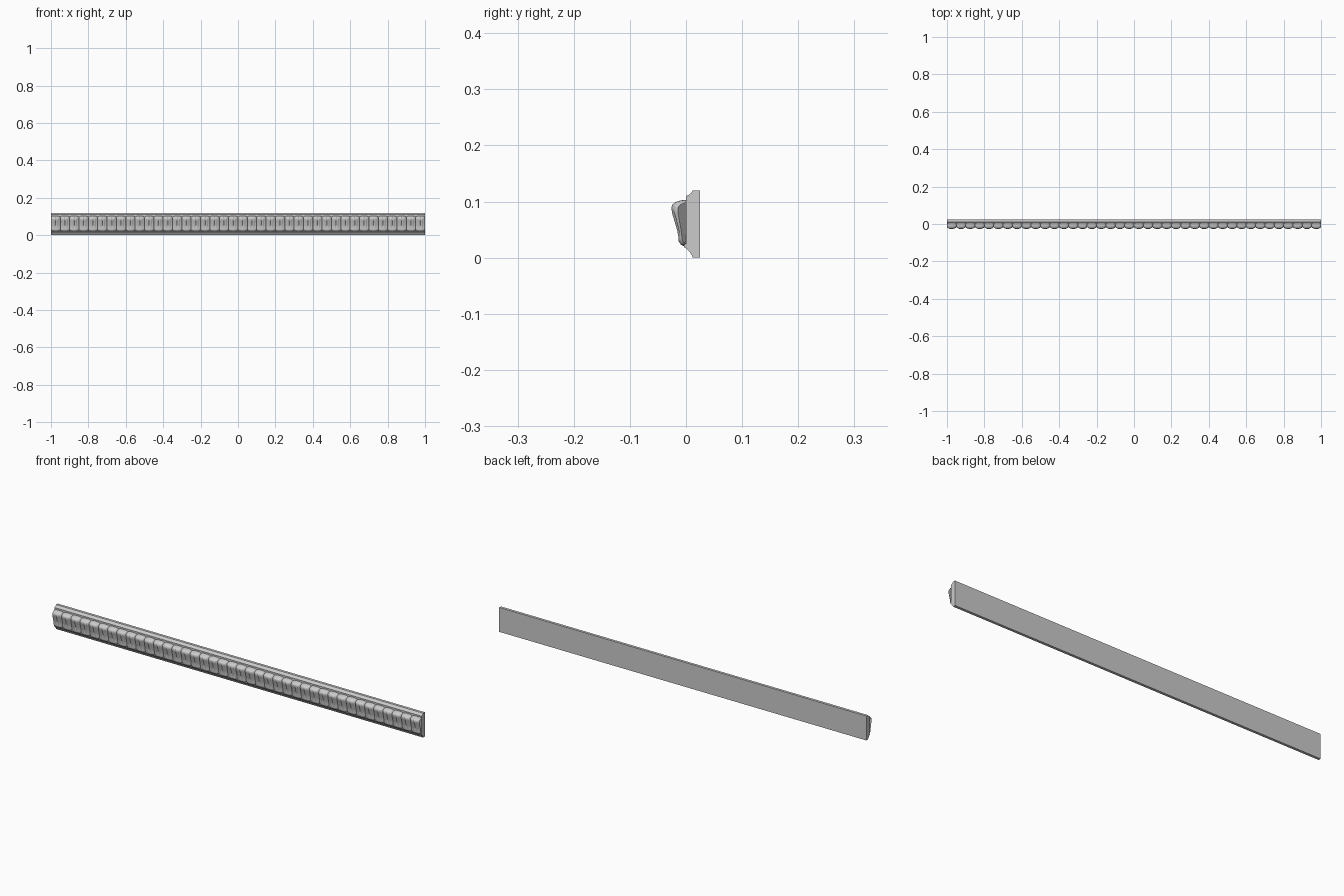
import bpy, bmesh, math

if "Cube" in bpy.data.objects:
    bpy.data.objects.remove(bpy.data.objects["Cube"])

LENGTH = 2.0
COUNT = 40
PITCH = LENGTH / COUNT


def make_object(name, bm):
    bmesh.ops.recalc_face_normals(bm, faces=bm.faces)
    mesh = bpy.data.meshes.new(name)
    bm.to_mesh(mesh)
    bm.free()
    ob = bpy.data.objects.new(name, mesh)
    bpy.context.collection.objects.link(ob)
    return ob


def smooth(ob, angle):
    bpy.ops.object.select_all(action='DESELECT')
    ob.select_set(True)
    bpy.context.view_layer.objects.active = ob
    bpy.ops.object.shade_smooth_by_angle(angle=math.radians(angle))


# moulding body: one profile (y, z) extruded along x
body = [(0.025, 0), (0.012, 0), (0.010, 0.005), (0.006, 0.011), (0.001, 0.016),
        (-0.004, 0.019), (-0.004, 0.022), (0, 0.025), (0, 0.110), (0.005, 0.112),
        (0.009, 0.115), (0.012, 0.120), (0.025, 0.120)]
bm = bmesh.new()
face = bm.faces.new([bm.verts.new((-LENGTH / 2, y, z)) for y, z in body])
ext = bmesh.ops.extrude_face_region(bm, geom=[face])
bmesh.ops.translate(bm, vec=(LENGTH, 0, 0),
                    verts=[g for g in ext['geom'] if isinstance(g, bmesh.types.BMVert)])
smooth(make_object("moulding_body", bm), 25)

# carved leaf: bulging S-curve front, scalloped outline, central slit and side veins
curve = [(0, 0.019), (-0.009, 0.023), (-0.013, 0.029), (-0.014, 0.038), (-0.016, 0.048),
         (-0.019, 0.058), (-0.022, 0.068), (-0.025, 0.078), (-0.0265, 0.087),
         (-0.025, 0.094), (-0.019, 0.099), (-0.010, 0.102), (0, 0.103)]
U, V = 20, 36


def curve_at(t):
    f = t * (len(curve) - 1)
    i = min(int(f), len(curve) - 2)
    k = f - i
    return [a + (b - a) * k for a, b in zip(curve[i], curve[i + 1])]


bm = bmesh.new()
rows = []
for j in range(V + 1):
    y, z = curve_at(j / V)
    row = []
    for i in range(U + 1):
        u = 2 * i / U - 1
        h = 0.55 + 0.45 * math.sqrt(max(0, 1 - u * u))
        inside = math.exp(-((z - 0.062) / 0.022) ** 4)
        h -= 0.20 * inside * math.exp(-(u / 0.16) ** 2)
        h -= 0.13 * inside * math.exp(-((abs(u) - 0.62) / 0.14) ** 2)
        zz = 0.061 + (z - 0.061) * (1 - 0.13 * u ** 4)
        row.append(bm.verts.new((u * PITCH / 2, y * h, zz)))
    rows.append(row)
for a, b in zip(rows, rows[1:]):
    for i in range(U):
        bm.faces.new((a[i], a[i + 1], b[i + 1], b[i]))
# flat sides and back so each leaf is a closed solid
bmesh.ops.holes_fill(bm, edges=[e for e in bm.edges if e.is_boundary], sides=0)
leaves = make_object("leaf_ornament", bm)
leaves.location.x = -LENGTH / 2 + PITCH / 2
arr = leaves.modifiers.new("repeat", 'ARRAY')
arr.count = COUNT
arr.use_relative_offset = False
arr.use_constant_offset = True
arr.constant_offset_displace = (PITCH, 0, 0)
smooth(leaves, 40)
